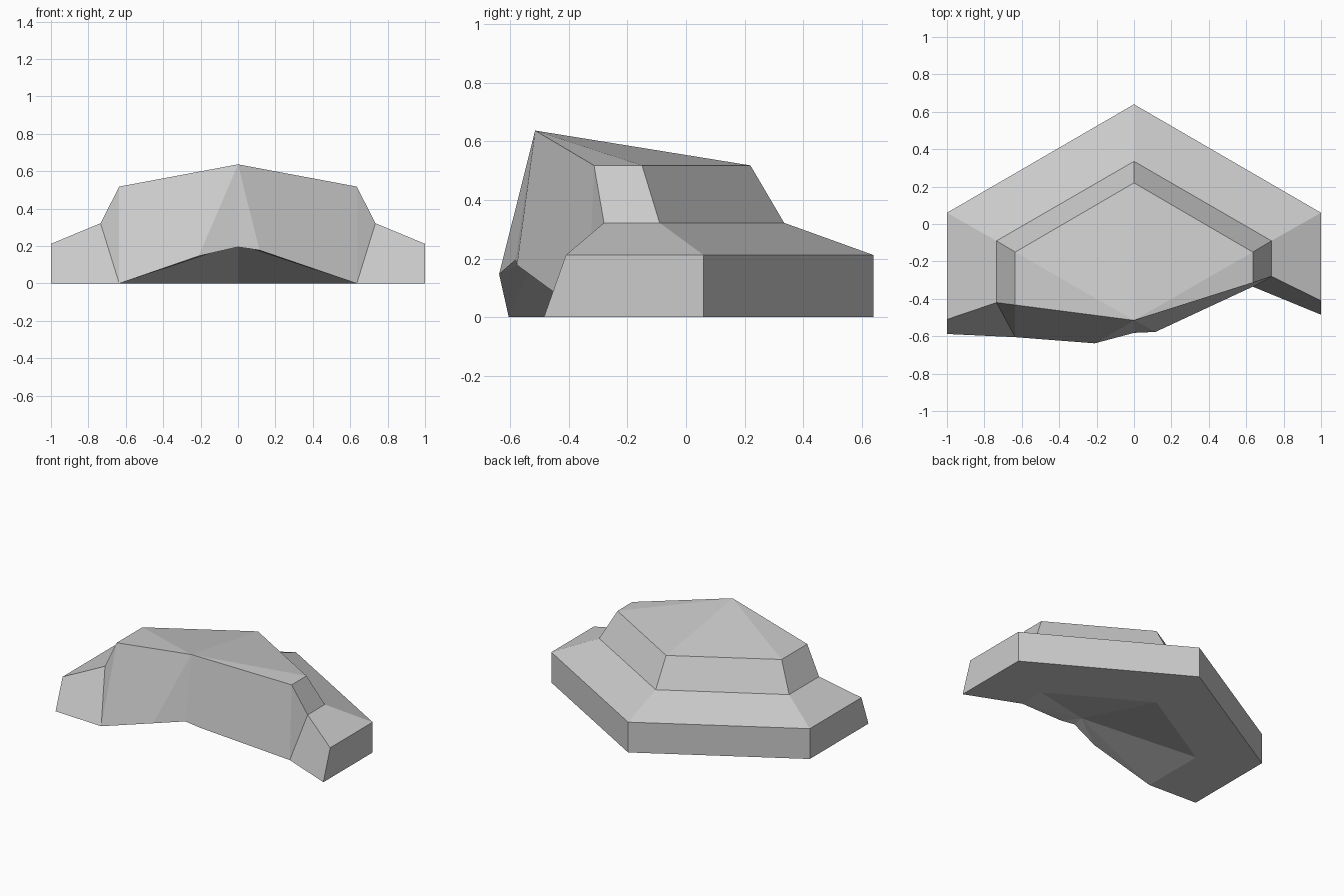
import bpy
import bmesh

default = bpy.data.objects.get("Cube")
if default:
    bpy.data.objects.remove(default, do_unlink=True)

# Single stone colour
stone = bpy.data.materials.new("grey_stone")
stone.use_nodes = True
grey = (0.6, 0.6, 0.6, 1)
stone.diffuse_color = grey
stone.node_tree.nodes["Principled BSDF"].inputs["Base Color"].default_value = grey

bm = bmesh.new()


def tier(half_width, side_y, back_y, right_front, left_front, z):
    """Open U-shaped contour: right front, right, back point, left, left front."""
    points = [(half_width, right_front), (half_width, side_y), (0, back_y),
              (-half_width, side_y), (-half_width, left_front)]
    return [bm.verts.new((x, y, z)) for x, y in points]


# Contours from the hollow's rim, around the outside, up to the roof edge
rim = tier(0.635, -0.15, 0.22, -0.335, -0.605, 0)
base = tier(1, 0.06, 0.64, -0.485, -0.588, 0)
ledge = tier(1, 0.06, 0.64, -0.41, -0.51, 0.212)
shoulder = tier(0.735, -0.09, 0.335, -0.28, -0.42, 0.322)
roof = tier(0.635, -0.15, 0.22, -0.314, -0.433, 0.518)
tiers = [rim, base, ledge, shoulder, roof]
for low, high in zip(tiers, tiers[1:]):
    for i in range(4):
        bm.faces.new((low[i], low[i + 1], high[i + 1], high[i]))

# Sloping roof facets meeting at the front peak
peak = bm.verts.new((0, -0.515, 0.637))
for a, b in zip(roof, roof[1:]):
    bm.faces.new((a, b, peak))

# Front ends of both arms
for i in (0, 4):
    bm.faces.new((rim[i], base[i], ledge[i], shoulder[i]))
    bm.faces.new((rim[i], shoulder[i], roof[i]))

# Front wall with its uneven lower lip
lip = [bm.verts.new(p) for p in
       ((0.115, -0.577, 0.178), (0, -0.582, 0.195), (-0.21, -0.638, 0.147))]
bm.faces.new((rim[0], roof[0], peak, lip[0]))
bm.faces.new((rim[4], roof[4], peak, lip[2]))
for a, b in zip(lip, lip[1:]):
    bm.faces.new((a, b, peak))

# Shallow hollow underneath
crown = bm.verts.new((0, -0.515, 0.21))
edge_loop = rim + lip[::-1]
for i, v in enumerate(edge_loop):
    bm.faces.new((v, edge_loop[(i + 1) % len(edge_loop)], crown))

bmesh.ops.recalc_face_normals(bm, faces=bm.faces[:])
mesh = bpy.data.meshes.new("stone_ledge")
bm.to_mesh(mesh)
bm.free()
mesh.materials.append(stone)
bpy.context.collection.objects.link(bpy.data.objects.new("stone_ledge", mesh))
